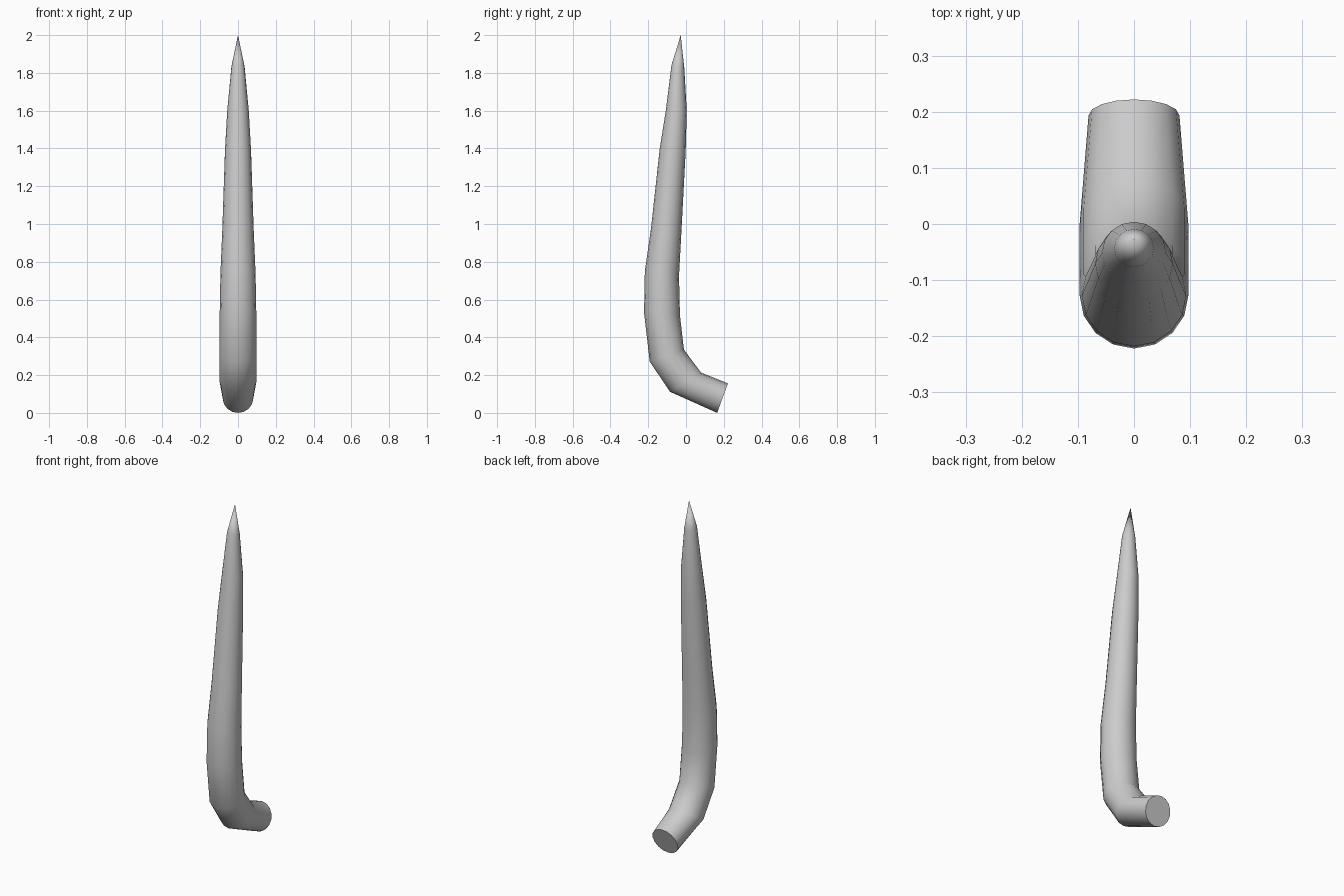
import bpy, bmesh, math
from mathutils import Vector

if "Cube" in bpy.data.objects:
    bpy.data.objects.remove(bpy.data.objects["Cube"])

SIDES = 16
# Side profile, base to tip: outer (y, z), inner (y, z), half width in x
RINGS = [
    ((0.165, 0.00), (0.222, 0.156), 0.081),
    ((-0.085, 0.112), (0.08, 0.213), 0.097),
    ((-0.192, 0.272), (-0.011, 0.335), 0.097),
    ((-0.222, 0.53), (-0.032, 0.515), 0.097),
    ((-0.218, 0.75), (-0.037, 0.725), 0.093),
    ((-0.185, 0.98), (-0.024, 0.965), 0.083),
    ((-0.139, 1.40), (-0.002, 1.38), 0.069),
    ((-0.107, 1.60), (0.004, 1.60), 0.057),
    ((-0.077, 1.84), (-0.009, 1.825), 0.035),
]
TIP = (0, -0.028, 2.0)

bm = bmesh.new()

# Elliptical cross-sections following the bend
loops = []
for outer, inner, half in RINGS:
    a, b = Vector((0, *outer)), Vector((0, *inner))
    mid, arm = (a + b) / 2, (a - b) / 2
    loop = []
    for i in range(SIDES):
        t = 2 * math.pi * i / SIDES
        loop.append(bm.verts.new(mid + arm * math.cos(t) + Vector((half * math.sin(t), 0, 0))))
    loops.append(loop)

# Skin, flat base and pointed tip
tip = bm.verts.new(TIP)
for i in range(SIDES):
    j = (i + 1) % SIDES
    for lo, hi in zip(loops, loops[1:]):
        bm.faces.new((lo[i], lo[j], hi[j], hi[i]))
    bm.faces.new((loops[-1][i], loops[-1][j], tip))
bm.faces.new(loops[0])
bmesh.ops.recalc_face_normals(bm, faces=bm.faces)

mesh = bpy.data.meshes.new("curved_spike")
bm.to_mesh(mesh)
bm.free()
spike = bpy.data.objects.new("curved_spike", mesh)
bpy.context.collection.objects.link(spike)

# Smooth sides, sharp base rim
bpy.context.view_layer.objects.active = spike
spike.select_set(True)
bpy.ops.object.shade_smooth_by_angle(angle=math.radians(55))
